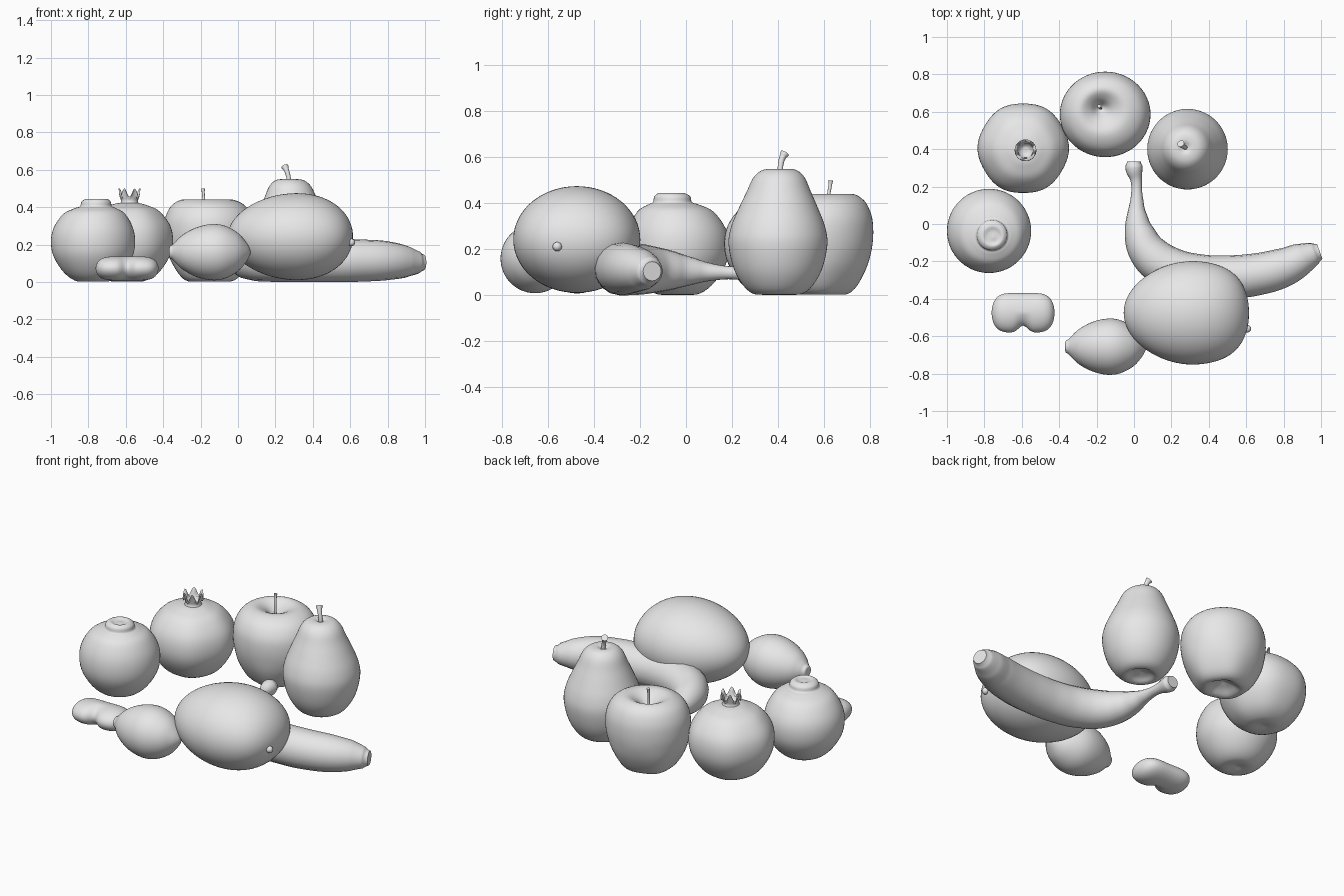
import bpy, bmesh, math
from math import cos, exp, atan2
from mathutils import Vector, Matrix

cube = bpy.data.objects.get("Cube")
if cube:
    bpy.data.objects.remove(cube, do_unlink=True)

GREY = (0.8, 0.8, 0.8, 1)
skin = bpy.data.materials.new("plain_grey")
skin.use_nodes = True
skin.diffuse_color = GREY
for node in skin.node_tree.nodes:
    if node.type == 'BSDF_PRINCIPLED':
        node.inputs["Base Color"].default_value = GREY


def finish(obj, angle=50):
    """Assign the material and smooth the shading."""
    obj.data.materials.clear()
    obj.data.materials.append(skin)
    bpy.ops.object.select_all(action='DESELECT')
    obj.select_set(True)
    bpy.context.view_layer.objects.active = obj
    bpy.ops.object.shade_smooth_by_angle(angle=math.radians(angle))


def from_bmesh(name, bm, centre):
    bmesh.ops.recalc_face_normals(bm, faces=bm.faces)
    mesh = bpy.data.meshes.new(name)
    bm.to_mesh(mesh)
    bm.free()
    obj = bpy.data.objects.new(name, mesh)
    obj.location = centre
    bpy.context.collection.objects.link(obj)
    finish(obj)
    return obj


def smooth_profile(points, steps=4):
    """Catmull-Rom curve through (radius, height) points."""
    pts = [Vector(p) for p in points]
    pts = [pts[0]] + pts + [pts[-1]]
    out = []
    for a, b, c, d in zip(pts, pts[1:], pts[2:], pts[3:]):
        for i in range(steps):
            t = i / steps
            out.append(0.5 * (2 * b + (c - a) * t + (2 * a - 5 * b + 4 * c - d) * t * t
                              + (3 * b - a - 3 * c + d) * t ** 3))
    return out + [pts[-1]]


def lathe(name, points, centre, lean=(0, 0), deform=None, along_x=False):
    """Turned body; lean shifts the top middle sideways."""
    bm = bmesh.new()
    prof = smooth_profile(points)
    verts = [bm.verts.new((max(p.x, 0), 0, p.y)) for p in prof]
    edges = [bm.edges.new(pair) for pair in zip(verts, verts[1:])]
    bmesh.ops.spin(bm, geom=verts + edges, cent=(0, 0, 0), axis=(0, 0, 1),
                   angle=math.tau, steps=60, use_duplicate=False)
    bmesh.ops.remove_doubles(bm, verts=bm.verts, dist=0.0004)
    widest = max(prof, key=lambda p: p.x)
    for v in bm.verts:
        r = v.co.xy.length
        if deform:
            v.co = deform(v.co.copy(), atan2(v.co.y, v.co.x))
        if v.co.z > widest.y:
            k = 1 - r / widest.x
            v.co.x += lean[0] * k
            v.co.y += lean[1] * k
    if along_x:
        bm.transform(Matrix.Rotation(math.pi / 2, 4, 'Y'))
    return from_bmesh(name, bm, centre)


def blob(name, centre, size, deform=lambda p: p):
    """Sphere reshaped by a rule, then scaled."""
    bm = bmesh.new()
    bmesh.ops.create_uvsphere(bm, u_segments=64, v_segments=40, radius=1)
    bm.transform(Matrix.Rotation(math.pi / 2, 4, 'Y'))
    for v in bm.verts:
        p = deform(v.co.copy())
        v.co = [p[i] * size[i] for i in range(3)]
    return from_bmesh(name, bm, centre)


def tube(name, path):
    """Round sweep through (x, y, z, radius) points."""
    curve = bpy.data.curves.new(name, 'CURVE')
    curve.dimensions = '3D'
    curve.bevel_depth = 1
    curve.bevel_resolution = 6
    curve.resolution_u = 8
    curve.use_fill_caps = True
    spline = curve.splines.new('BEZIER')
    spline.radius_interpolation = 'CARDINAL'
    spline.bezier_points.add(len(path) - 1)
    for point, (x, y, z, r) in zip(spline.bezier_points, path):
        point.co = (x, y, z)
        point.radius = r
        point.handle_left_type = point.handle_right_type = 'AUTO'
    obj = bpy.data.objects.new(name, curve)
    bpy.context.collection.objects.link(obj)
    bpy.ops.object.select_all(action='DESELECT')
    obj.select_set(True)
    bpy.context.view_layer.objects.active = obj
    bpy.ops.object.convert(target='MESH')
    finish(bpy.context.view_layer.objects.active)


# Orange with a raised neck
lathe("orange", [(0, .015), (.08, .003), (.15, .045), (.208, .13), (.225, .21), (.212, .29),
                 (.165, .365), (.11, .395), (.085, .405), (.078, .43), (.055, .445),
                 (.03, .438), (0, .44)], (-.775, -.037, 0), lean=(.025, -.035))


# Pomegranate, slightly ribbed, with a toothed crown
def ribs(p, a):
    k = 1 + .012 * cos(6 * a)
    return Vector((p.x * k, p.y * k, p.z))


def teeth(p, a):
    if p.z > .455:
        p.z += .022 * cos(6 * a)
    return p


lathe("pomegranate", [(0, .012), (.08, .003), (.16, .045), (.223, .135), (.242, .22),
                      (.225, .305), (.165, .38), (.1, .41), (.055, .422), (0, .425)],
      (-.592, .405, 0), lean=(.01, -.012), deform=ribs)
lathe("pomegranate_crown", [(.062, .405), (.047, .425), (.046, .445), (.058, .475),
                            (.05, .475), (.036, .445), (.02, .43), (0, .428)],
      (-.58, .394, 0), deform=teeth)


# Apple with a lobed base and a stem
def lobes(p, a):
    k = 1 + .035 * cos(5 * a) * max(0, 1 - p.z / .2)
    return Vector((p.x * k * 1.045, p.y * k * .985, p.z))


lathe("apple", [(0, .05), (.05, .03), (.1, .003), (.15, .03), (.2, .115), (.225, .2),
                (.232, .28), (.222, .35), (.185, .412), (.12, .442), (.06, .415),
                (.02, .37), (0, .355)], (-.154, .586, 0), lean=(-.025, .035), deform=lobes)
tube("apple_stem", [(-.178, .618, .35, .007), (-.182, .62, .43, .007),
                    (-.186, .628, .485, .008), (-.186, .63, .5, .01)])

# Pear and its stem
lathe("pear", [(0, .035), (.05, .022), (.09, .003), (.14, .03), (.19, .11), (.215, .22),
               (.204, .3), (.172, .38), (.14, .45), (.113, .51), (.08, .542), (.04, .55),
               (.015, .54), (0, .535)], (.286, .4, 0), lean=(-.015, .01))
tube("pear_stem", [(.275, .41, .52, .013), (.268, .412, .57, .012),
                   (.256, .422, .605, .015), (.25, .43, .618, .02)])


# Mango, blunter toward one end, with a small tip
def mango_shape(p):
    taper = 1 + .1 * p.x
    return Vector((p.x, p.y * (taper + .2 * max(0, p.x) ** 3), p.z * taper))


blob("mango", (.28, -.475, .243), (.335, .275, .231), mango_shape)
blob("mango_tip", (.606, -.56, .212), (.02, .02, .02))

# Lemon lying on its side
lathe("lemon", [(0, -.222), (.028, -.224), (.04, -.207), (.058, -.19), (.095, -.15),
                (.132, -.08), (.15, 0), (.142, .07), (.105, .14), (.055, .185),
                (.02, .205), (0, .21)], (-.143, -.656, .16), along_x=True)


# Kidney-shaped nut with a cleft on the front
def kidney(p):
    full = 1 + .6 * p.x ** 2
    cleft = exp(-(p.x / .2) ** 2) * max(0, -p.y)
    return Vector((p.x, p.y * full * (1 - .35 * cleft), p.z * full * (1 - .45 * cleft)))


blob("nut", (-.593, -.475, .073), (.168, .105, .064), kidney)

# Banana sweep, stem end to blossom end
tube("banana", [(0, .335, .1, .036), (0, .3, .1, .046), (.012, .23, .098, .03),
                (.015, .14, .1, .033), (.015, .05, .104, .053), (.03, -.05, .108, .082),
                (.085, -.16, .112, .105), (.2, -.24, .115, .114), (.35, -.277, .115, .115),
                (.5, -.283, .115, .115), (.65, -.27, .115, .113), (.8, -.232, .114, .104),
                (.9, -.185, .109, .085), (.965, -.157, .105, .06), (.993, -.147, .105, .042)])
